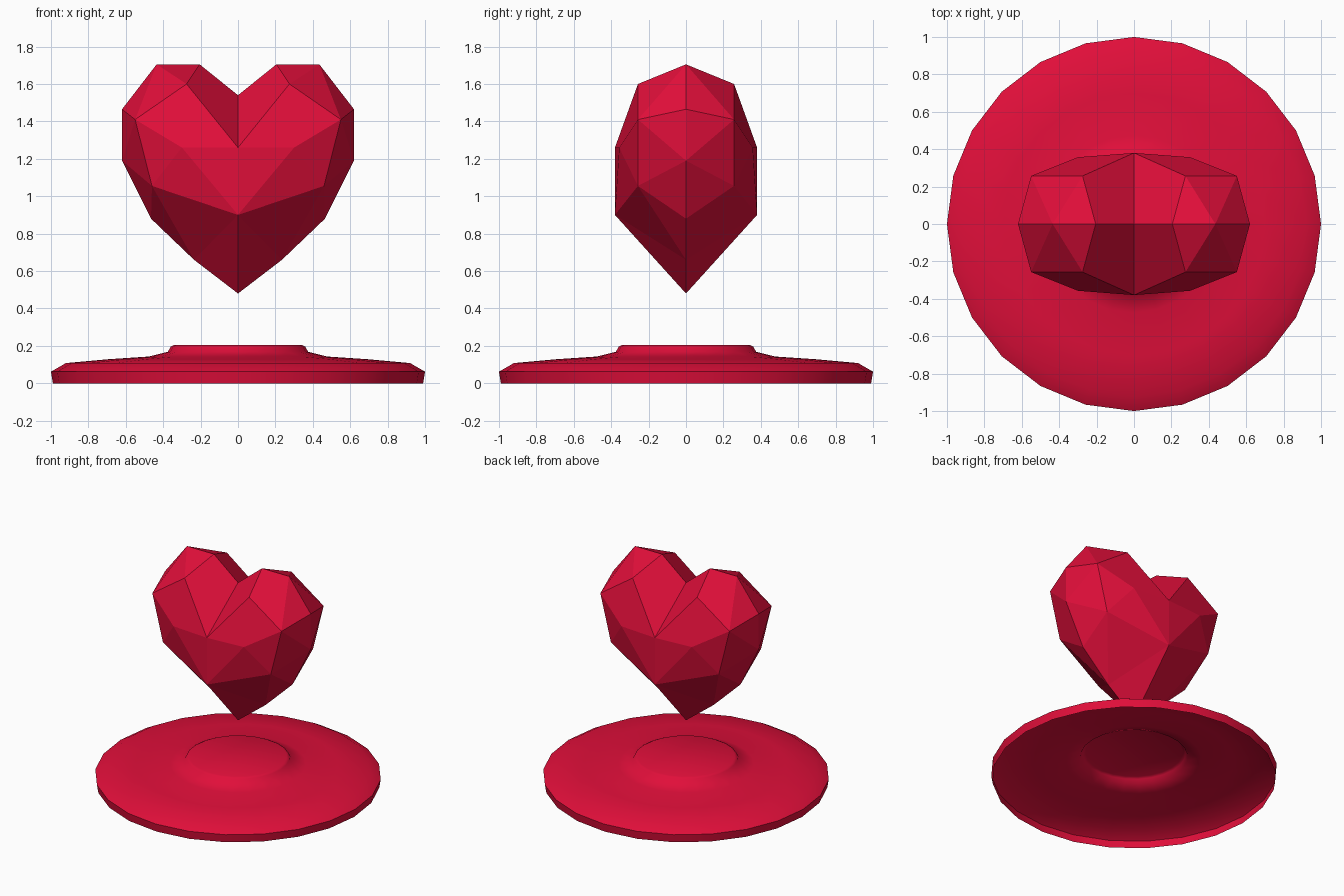
import bpy, bmesh, math

if "Cube" in bpy.data.objects:
    bpy.data.objects.remove(bpy.data.objects["Cube"])

red = bpy.data.materials.new("crimson red")
red.diffuse_color = (0.75, 0.0045, 0.042, 1)
red.use_nodes = True
red.node_tree.nodes["Principled BSDF"].inputs["Base Color"].default_value = red.diffuse_color


def make_object(name, bm):
    mesh = bpy.data.meshes.new(name)
    bm.to_mesh(mesh)
    bm.free()
    obj = bpy.data.objects.new(name, mesh)
    bpy.context.collection.objects.link(obj)
    mesh.materials.append(red)
    return obj


# Faceted heart: one quarter (right, front), mirrored across x and y
points = {
    # outline in the middle plane
    "A": (0, 0, 0.48), "B": (0.235, 0, 0.66), "C": (0.465, 0, 0.88),
    "D": (0.62, 0, 1.19), "E": (0.62, 0, 1.465), "F": (0.435, 0, 1.705),
    "G": (0.205, 0, 1.705), "H": (0, 0, 1.54),
    # front facet corners
    "P": (0, -0.38, 0.90), "Q": (0, -0.38, 1.26), "R": (0.30, -0.357, 1.26),
    "S": (0.55, -0.257, 1.41), "T": (0.275, -0.257, 1.60), "U": (0.46, -0.257, 1.055),
}
facets = ["ABP", "BUP", "BCU", "CDU", "DSU", "DES", "EFS", "FTS", "FGT",
          "GHQT", "QRST", "PRQ", "PUR", "RUS"]
bm = bmesh.new()
for sx in (1, -1):
    for sy in (1, -1):
        verts = {k: bm.verts.new((x * sx, y * sy, z)) for k, (x, y, z) in points.items()}
        for f in facets:
            bm.faces.new([verts[k] for k in f])
bmesh.ops.remove_doubles(bm, verts=bm.verts, dist=0.001)
bmesh.ops.recalc_face_normals(bm, faces=bm.faces)
make_object("heart", bm)

# Round stand: lathed shell, open underneath, with a raised flat centre
profile = [(0.99, 0), (1.0, 0.062), (0.92, 0.108), (0.70, 0.128), (0.475, 0.143),
           (0.375, 0.168), (0.36, 0.195), (0.34, 0.205)]
SIDES = 24
bm = bmesh.new()
rings = []
for r, z in profile:
    rings.append([bm.verts.new((r * math.cos(2 * math.pi * i / SIDES),
                                r * math.sin(2 * math.pi * i / SIDES), z))
                  for i in range(SIDES)])
for lo, hi in zip(rings, rings[1:]):
    for i in range(SIDES):
        j = (i + 1) % SIDES
        bm.faces.new((lo[i], lo[j], hi[j], hi[i]))
bm.faces.new(rings[-1])
stand = make_object("stand", bm)
bpy.context.view_layer.objects.active = stand
stand.select_set(True)
bpy.ops.object.shade_smooth_by_angle(angle=math.radians(50))
